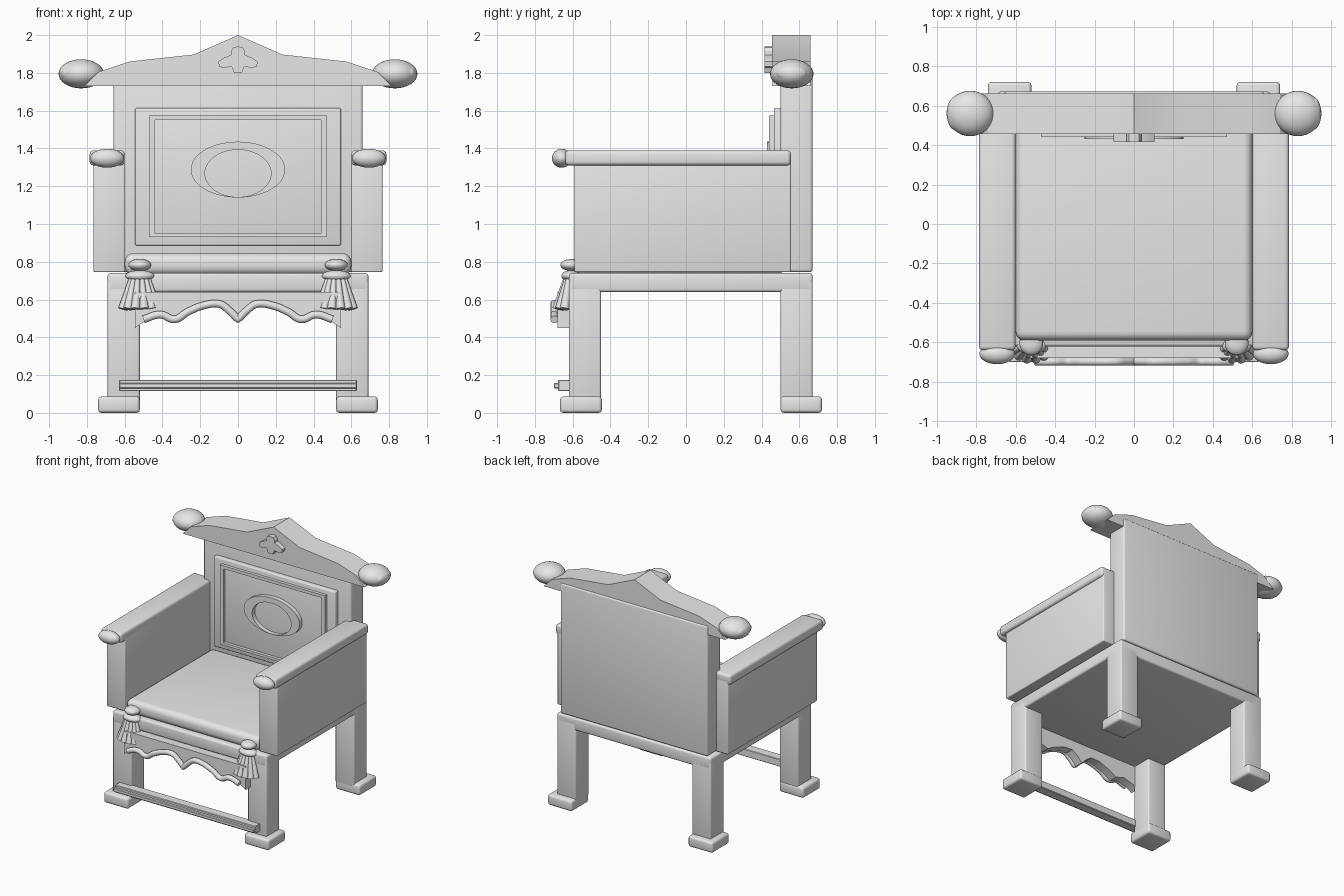
import bpy, bmesh, math
from mathutils import Vector

if "Cube" in bpy.data.objects:
    bpy.data.objects.remove(bpy.data.objects["Cube"])

GREY = (0.8, 0.8, 0.8, 1)
mat = bpy.data.materials.new("pale grey")
mat.use_nodes = True
mat.diffuse_color = GREY
mat.node_tree.nodes["Principled BSDF"].inputs["Base Color"].default_value = GREY


def finish(name, bm, angle=35):
    bmesh.ops.recalc_face_normals(bm, faces=bm.faces)
    mesh = bpy.data.meshes.new(name)
    bm.to_mesh(mesh)
    bm.free()
    mesh.materials.append(mat)
    ob = bpy.data.objects.new(name, mesh)
    bpy.context.collection.objects.link(ob)
    bpy.ops.object.select_all(action="DESELECT")
    ob.select_set(True)
    bpy.context.view_layer.objects.active = ob
    bpy.ops.object.shade_smooth_by_angle(angle=math.radians(angle))
    return ob


def box(name, x, y, z, bevel=0.0, segments=3):
    """Box from (min, max) ranges with rounded edges."""
    bm = bmesh.new()
    bmesh.ops.create_cube(bm, size=1)
    for v in bm.verts:
        v.co = [r[0] if c < 0 else r[1] for c, r in zip(v.co, (x, y, z))]
    if bevel:
        bmesh.ops.bevel(bm, geom=bm.edges[:], offset=bevel, segments=segments,
                        profile=0.5, affect="EDGES")
    return finish(name, bm)


def ball(name, centre, radii):
    bm = bmesh.new()
    bmesh.ops.create_uvsphere(bm, u_segments=32, v_segments=16, radius=1)
    for v in bm.verts:
        v.co = Vector(c + a * r for c, a, r in zip(centre, v.co, radii))
    return finish(name, bm, 60)


def prism(name, half, y0, y1):
    """Extrude a mirrored outline; half lists x >= 0 points from top to bottom."""
    pts = half + [(-x, z) for x, z in reversed(half) if x > 0]
    bm = bmesh.new()
    face = bm.faces.new([bm.verts.new((x, y0, z)) for x, z in pts])
    moved = bmesh.ops.extrude_face_region(bm, geom=[face])["geom"]
    for v in moved:
        if isinstance(v, bmesh.types.BMVert):
            v.co.y = y1
    return finish(name, bm, 20)


def ring(name, outer, inner, y0, y1):
    """Flat ring between two outlines with the same number of points."""
    bm = bmesh.new()
    loops = [[bm.verts.new((x, y, z)) for x, z in pts]
             for pts, y in ((outer, y0), (outer, y1), (inner, y1), (inner, y0))]
    n = len(outer)
    for a, b in zip(loops, loops[1:] + loops[:1]):
        for i in range(n):
            j = (i + 1) % n
            bm.faces.new((a[i], a[j], b[j], b[i]))
    return finish(name, bm)


def rect(w, z0, z1):
    return [(-w, z0), (w, z0), (w, z1), (-w, z1)]


def oval(rx, rz, z, n=48):
    return [(rx * math.cos(t * math.tau / n), z + rz * math.sin(t * math.tau / n))
            for t in range(n)]


def span(s, a, b):
    return tuple(sorted((s * a, s * b)))


# Seat frame and cushion
box("seat_frame", (-0.69, 0.69), (-0.62, 0.67), (0.64, 0.74), 0.015)
box("cushion", (-0.60, 0.60), (-0.59, 0.52), (0.73, 0.845), 0.045, 5)

# Backrest with layered panel
box("backrest", (-0.66, 0.66), (0.50, 0.67), (0.745, 1.80), 0.015)
box("back_panel", (-0.545, 0.545), (0.465, 0.52), (0.885, 1.615), 0.01)
ring("panel_frame", rect(0.47, 0.93, 1.575), rect(0.44, 0.95, 1.55), 0.47, 0.44)
ring("panel_oval", oval(0.25, 0.148, 1.288), oval(0.175, 0.125, 1.263 + 0.005),
     0.47, 0.43)

# Crest rail with emblem
prism("crest_rail", [(0, 2.0), (0.235, 1.897), (0.575, 1.86), (0.74, 1.805),
                     (0.815, 1.73)], 0.455, 0.66)
prism("crest_emblem", [(0, 1.94), (0.025, 1.935), (0.037, 1.915), (0.037, 1.895),
                       (0.075, 1.88), (0.104, 1.86), (0.10, 1.835), (0.075, 1.825),
                       (0.035, 1.835), (0.02, 1.80)], 0.415, 0.47)

for s, side in ((1, "left"), (-1, "right")):
    # Legs and feet
    for end, leg_y, foot_y in (("front", (-0.62, -0.45), (-0.667, -0.445)),
                               ("back", (0.50, 0.67), (0.50, 0.72))):
        box(f"{side}_{end}_leg", span(s, 0.52, 0.69), leg_y, (0.05, 0.70), 0.012)
        box(f"{side}_{end}_foot", span(s, 0.52, 0.74), foot_y, (0, 0.087), 0.018)
    # Armrests
    box(f"{side}_arm_panel", span(s, 0.60, 0.765), (-0.59, 0.555), (0.745, 1.34), 0.008)
    box(f"{side}_arm_cap", span(s, 0.60, 0.785), (-0.64, 0.555), (1.31, 1.39), 0.02)
    ball(f"{side}_arm_knob", (s * 0.693, -0.658, 1.348), (0.09, 0.052, 0.05))
    # Crest finials
    ball(f"{side}_finial", (s * 0.83, 0.56, 1.795), (0.12, 0.115, 0.077))
    ball(f"{side}_finial_tip", (s * 0.908, 0.56, 1.798), (0.04, 0.083, 0.047))
    # Tassels
    ball(f"{side}_tassel_knob", (s * 0.52, -0.605, 0.783), (0.06, 0.06, 0.032))
    ball(f"{side}_tassel_collar", (s * 0.52, -0.61, 0.725), (0.077, 0.05, 0.03))
    for i in range(6):
        a = math.radians(-20 - 28 * i)
        top = Vector((s * 0.52 + 0.045 * math.cos(a), -0.615 + 0.02 * math.sin(a), 0.72))
        tip = Vector((s * 0.52 + 0.095 * math.cos(a), -0.62 + 0.065 * math.sin(a), 0.55))
        axis = tip - top
        bm = bmesh.new()
        bmesh.ops.create_cone(bm, cap_ends=True, segments=12, radius1=0.012,
                              radius2=0.025, depth=axis.length)
        bm.transform(axis.to_track_quat("Z", "Y").to_matrix().to_4x4())
        bmesh.ops.translate(bm, verts=bm.verts, vec=(top + tip) / 2)
        finish(f"{side}_tassel_strand_{i + 1}", bm)

# Scalloped apron and its moulding
wave = [(0, 0.495), (0.045, 0.54), (0.095, 0.575), (0.175, 0.57), (0.265, 0.535),
        (0.335, 0.495), (0.41, 0.52), (0.50, 0.495)]
prism("apron", [(0, 0.64), (0.545, 0.64), (0.545, 0.45)]
      + [(x, z - 0.015) for x, z in reversed(wave)], -0.68, -0.61)
curve = bpy.data.curves.new("apron_moulding", "CURVE")
curve.dimensions = "3D"
curve.bevel_depth = 0.021
curve.bevel_resolution = 3
curve.use_fill_caps = True
curve.resolution_u = 6
path = [(-x, z) for x, z in reversed(wave[1:])] + wave
spline = curve.splines.new("BEZIER")
spline.bezier_points.add(len(path) - 1)
for p, (x, z) in zip(spline.bezier_points, path):
    p.co = (x, -0.697, z)
    p.handle_left_type = p.handle_right_type = "VECTOR" if x == 0 else "AUTO"
curve.materials.append(mat)
moulding = bpy.data.objects.new("apron_moulding", curve)
bpy.context.collection.objects.link(moulding)
bpy.ops.object.select_all(action="DESELECT")
moulding.select_set(True)
bpy.context.view_layer.objects.active = moulding
bpy.ops.object.convert(target="MESH")
bpy.ops.object.shade_smooth_by_angle(angle=math.radians(50))

# Front stretcher with bead
box("stretcher", (-0.63, 0.63), (-0.677, -0.60), (0.115, 0.175), 0.004, 1)
box("stretcher_bead", (-0.63, 0.63), (-0.70, -0.67), (0.13, 0.157), 0.004, 1)
